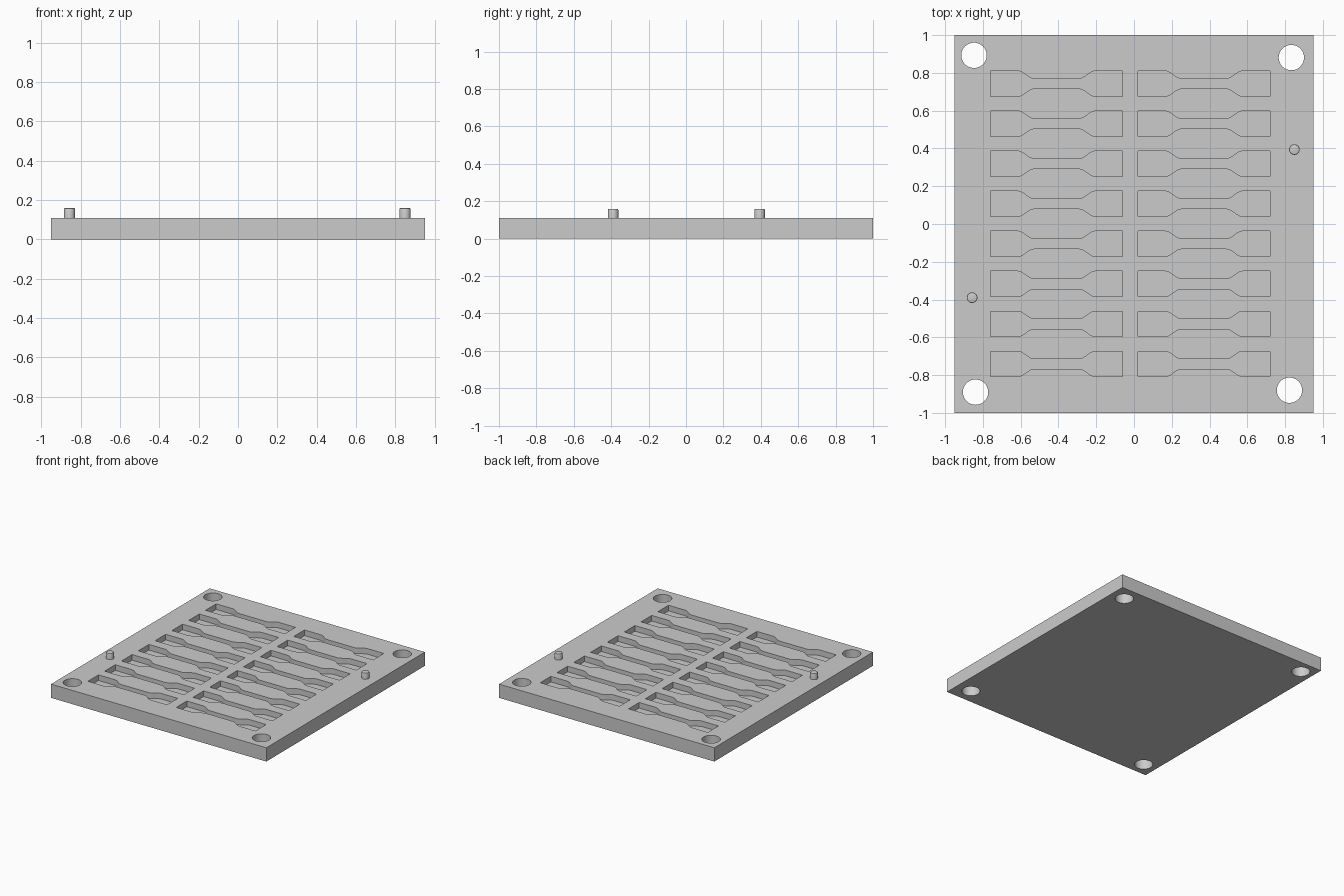
import bpy, bmesh, math

cube = bpy.data.objects.get("Cube")
if cube:
    bpy.data.objects.remove(cube, do_unlink=True)

TOP = 0.11
POCKET_FLOOR = 0.065

grey = bpy.data.materials.new("light_grey")
grey.use_nodes = True
grey.diffuse_color = (0.6, 0.6, 0.6, 1)
grey.node_tree.nodes["Principled BSDF"].inputs["Base Color"].default_value = (0.6, 0.6, 0.6, 1)


def make_object(name, bm):
    bmesh.ops.recalc_face_normals(bm, faces=bm.faces)
    mesh = bpy.data.meshes.new(name)
    bm.to_mesh(mesh)
    bm.free()
    mesh.materials.append(grey)
    obj = bpy.data.objects.new(name, mesh)
    bpy.context.collection.objects.link(obj)
    return obj


def add_prism(bm, outline, z0, z1):
    """Extrude a flat outline from z0 to z1."""
    face = bm.faces.new([bm.verts.new((x, y, z0)) for x, y in outline])
    new = bmesh.ops.extrude_face_region(bm, geom=[face])
    verts = [g for g in new["geom"] if isinstance(g, bmesh.types.BMVert)]
    bmesh.ops.translate(bm, verts=verts, vec=(0, 0, z1 - z0))


def circle(cx, cy, r, n=48):
    return [(cx + r * math.cos(2 * math.pi * i / n),
             cy + r * math.sin(2 * math.pi * i / n)) for i in range(n)]


def dogbone(cx, cy):
    """Tensile specimen outline: wide grips, smooth shoulders, narrow gauge."""
    quarter = [(0.35, 0.067)]
    steps = 10
    for i in range(steps + 1):
        t = i / steps
        ease = t * t * (3 - 2 * t)
        quarter.append((0.205 - 0.085 * t, 0.067 - 0.041 * ease))
    upper = quarter + [(-x, y) for x, y in reversed(quarter)]
    full = upper + [(x, -y) for x, y in reversed(upper)]
    return [(cx + x, cy + y) for x, y in full]


# Plate
bm = bmesh.new()
add_prism(bm, [(-0.95, -1), (0.95, -1), (0.95, 1), (-0.95, 1)], 0, TOP)
plate = make_object("mould_plate", bm)

# Cutters: two columns of specimen pockets and four corner through holes
bm = bmesh.new()
for cx in (-0.41, 0.37):
    for row in range(8):
        add_prism(bm, dogbone(cx, 0.743 - 0.212 * row), POCKET_FLOOR, TOP + 0.1)
for x, y in ((-0.847, 0.893), (0.833, 0.881), (-0.839, -0.89), (0.823, -0.88)):
    add_prism(bm, circle(x, y, 0.067), -0.1, TOP + 0.1)
cutter = make_object("pocket_and_hole_cutter", bm)
cutter.hide_render = True

cut = plate.modifiers.new("cut", "BOOLEAN")
cut.operation = "DIFFERENCE"
cut.solver = "EXACT"
cut.object = cutter
bpy.ops.object.select_all(action="DESELECT")
plate.select_set(True)
bpy.context.view_layer.objects.active = plate
bpy.ops.object.modifier_apply(modifier=cut.name)
bpy.data.objects.remove(cutter, do_unlink=True)

# Alignment pins with softly chamfered tops
pins = []
for name, x, y in (("left_alignment_pin", 0.849, 0.394), ("right_alignment_pin", -0.857, -0.39)):
    bm = bmesh.new()
    add_prism(bm, circle(x, y, 0.028, 32), TOP - 0.02, 0.16)
    rim = [e for e in bm.edges if all(v.co.z > 0.159 for v in e.verts)]
    bmesh.ops.bevel(bm, geom=rim, offset=0.006, segments=2, affect="EDGES", profile=0.5)
    pins.append(make_object(name, bm))

# Smooth shading on curved walls, sharp rims
for obj in [plate] + pins:
    bpy.ops.object.select_all(action="DESELECT")
    obj.select_set(True)
    bpy.context.view_layer.objects.active = obj
    bpy.ops.object.shade_smooth_by_angle(angle=math.radians(30))
